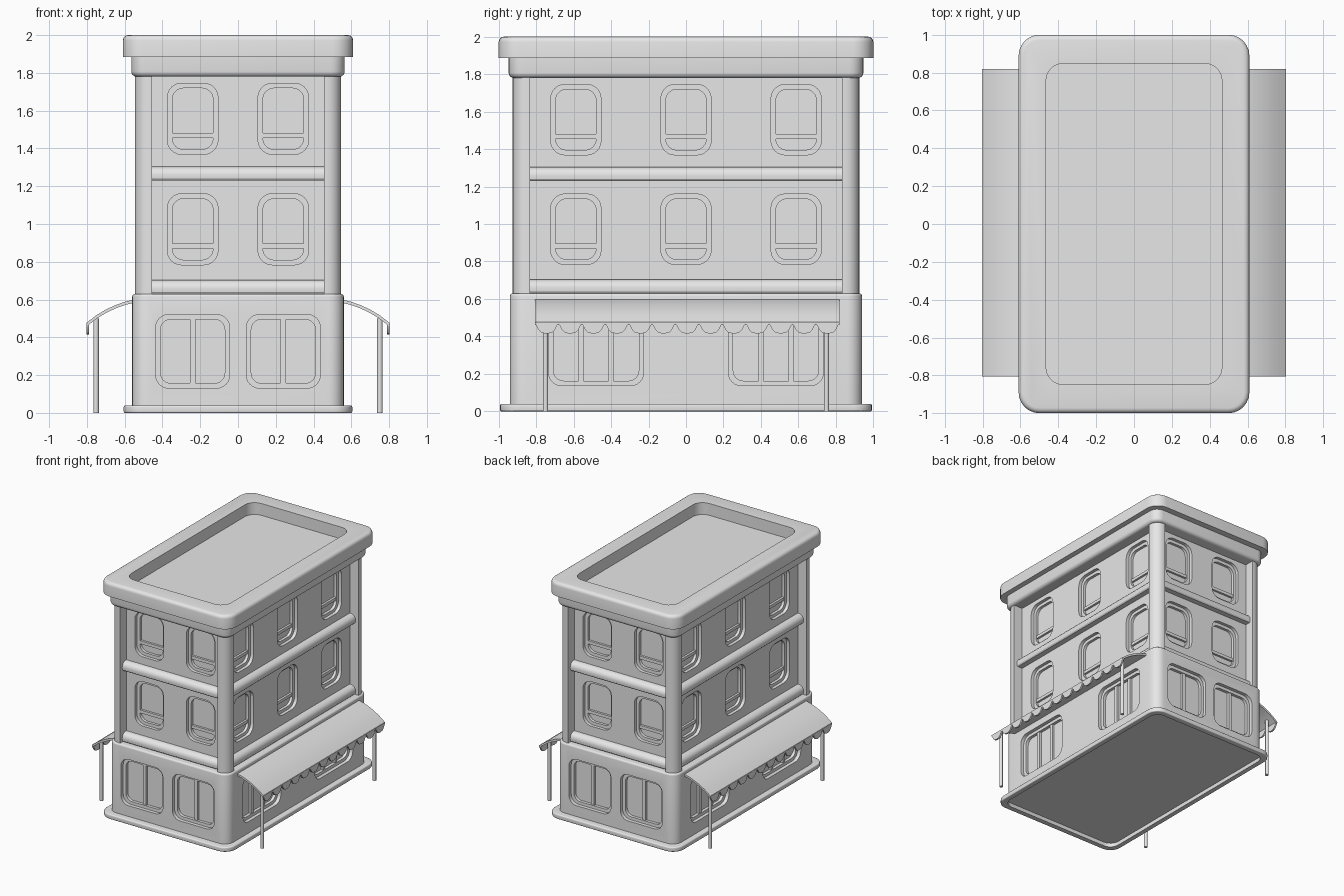
import bpy, bmesh, math
from mathutils import Matrix

cube = bpy.data.objects.get("Cube")
if cube:
    bpy.data.objects.remove(cube, do_unlink=True)

plaster = bpy.data.materials.new("plain_grey")
plaster.use_nodes = True
plaster.diffuse_color = (0.8, 0.8, 0.8, 1)
plaster.node_tree.nodes["Principled BSDF"].inputs["Base Color"].default_value = (0.8, 0.8, 0.8, 1)

HALF_X, HALF_Y = 0.545, 0.925      # upper walls, at the corner pillars
RECESS = 0.083                     # wall panels sit behind the pillars
ALONG = Matrix(((0, 0, 1, 0), (-1, 0, 0, 0), (0, 1, 0, 0), (0, 0, 0, 1)))


def side(k):
    """Wall frame: x along the wall, y up, z outward (0 front, 1 left, 2 back, 3 right)."""
    return Matrix.Rotation(k * math.pi / 2, 4, 'Z') @ Matrix.Rotation(math.pi / 2, 4, 'X')


def sweep(k):
    """Frame for a profile given as (outward, up), extruded along a wall."""
    return Matrix.Rotation(k * math.pi / 2, 4, 'Z') @ ALONG


def rect(cx, cy, hx, hy, r=0.0, n=6):
    """Outline of a rectangle with rounded corners."""
    if r == 0:
        return [(cx - hx, cy - hy), (cx + hx, cy - hy), (cx + hx, cy + hy), (cx - hx, cy + hy)]
    pts = []
    for q, (sx, sy) in enumerate([(1, 1), (-1, 1), (-1, -1), (1, -1)]):
        for i in range(n + 1):
            a = (q + i / n) * math.pi / 2
            pts.append((cx + sx * (hx - r) + r * math.cos(a), cy + sy * (hy - r) + r * math.sin(a)))
    return pts


def prism(bm, pts, lo, hi, frame=Matrix(), top=0, bottom=0):
    """Extrude an outline from lo to hi, optionally rounding its end rims."""
    low = [bm.verts.new((x, y, lo)) for x, y in pts]
    high = [bm.verts.new((x, y, hi)) for x, y in pts]
    n = len(pts)
    faces = [bm.faces.new(low[::-1]), bm.faces.new(high)]
    for i in range(n):
        j = (i + 1) % n
        faces.append(bm.faces.new((low[i], low[j], high[j], high[i])))
    bmesh.ops.recalc_face_normals(bm, faces=faces)
    bmesh.ops.transform(bm, matrix=frame, verts=low + high)
    for face, width in ((faces[0], bottom), (faces[1], top)):
        if width:
            bmesh.ops.bevel(bm, geom=list(face.edges), offset=width, segments=4,
                            profile=0.5, affect='EDGES')


def finish(name, bm):
    bmesh.ops.recalc_face_normals(bm, faces=bm.faces[:])
    mesh = bpy.data.meshes.new(name)
    bm.to_mesh(mesh)
    bm.free()
    mesh.materials.append(plaster)
    obj = bpy.data.objects.new(name, mesh)
    bpy.context.collection.objects.link(obj)
    return obj


def solid(name, *args, **kw):
    bm = bmesh.new()
    prism(bm, *args, **kw)
    return finish(name, bm)


def activate(obj):
    bpy.ops.object.select_all(action='DESELECT')
    obj.select_set(True)
    bpy.context.view_layer.objects.active = obj


def carve(target, cutter):
    cutter.hide_render = True
    mod = target.modifiers.new("carve", 'BOOLEAN')
    mod.operation, mod.solver, mod.object = 'DIFFERENCE', 'EXACT', cutter
    activate(target)
    bpy.ops.object.modifier_apply(modifier=mod.name)
    bpy.data.objects.remove(cutter, do_unlink=True)


def windows(target, name, specs, frame_depth, pane_depth):
    """Carve stepped openings, then add glazing bars.
    Each spec: side, wall distance, centre, half size, corner radius, bars."""
    step = 0.026
    for inset, depth in ((0, frame_depth), (step, pane_depth)):
        bm = bmesh.new()
        for k, d, cx, cz, hx, hz, r, bars in specs:
            prism(bm, rect(cx, cz, hx - inset, hz - inset, r - inset * 0.6),
                  d - depth, d + 0.02, side(k))
        carve(target, finish("cutter", bm))
    bm = bmesh.new()
    for k, d, cx, cz, hx, hz, r, bars in specs:
        for kind, offset in bars:
            if kind == 'upright':
                outline = rect(cx + offset, cz, 0.014, hz - step + 0.002)
            else:
                outline = rect(cx, cz + offset, hx - step + 0.002, 0.013)
            prism(bm, outline, d - pane_depth - 0.01, d - frame_depth - 0.005, side(k))
    finish(name, bm)


# Base plinth, hollow underneath, and ground floor
plinth = solid("base_plinth", rect(0, 0, 0.605, 0.993, 0.1), 0, 0.04, top=0.01, bottom=0.008)
carve(plinth, solid("cutter", rect(0, 0, 0.56, 0.945, 0.08), -0.1, 0.033))
ground = solid("ground_floor", rect(0, 0, 0.56, 0.94, 0.08), 0.035, 0.63, top=0.015)
specs = []
for k in range(4):
    for s in (-1, 1):
        if k % 2 == 0:
            specs.append((k, 0.94, s * 0.24, 0.326, 0.196, 0.195, 0.07, [('upright', 0)]))
        else:
            specs.append((k, 0.56, s * 0.48, 0.33, 0.254, 0.193, 0.07,
                          [('upright', -0.08), ('upright', 0.08)]))
windows(ground, "shop_window_bars", specs, 0.03, 0.055)

# Upper floors: rounded corner pillars with deeply recessed wall panels
upper = solid("upper_walls", rect(0, 0, HALF_X, HALF_Y, 0.075), 0.6, 1.83)
bm = bmesh.new()
for k in range(4):
    d, half = (HALF_Y, 0.455) if k % 2 == 0 else (HALF_X, 0.833)
    prism(bm, rect(0, 1.2, half, 0.7), d - RECESS, d + 0.05, side(k))
carve(upper, finish("cutter", bm))
specs = []
for k in range(4):
    d, columns = (HALF_Y, (-0.24, 0.24)) if k % 2 == 0 else (HALF_X, (-0.588, 0, 0.588))
    for cx in columns:
        for cz in (0.972, 1.557):
            specs.append((k, d - RECESS, cx, cz, 0.134, 0.188, 0.075, [('sash', -0.089)]))
windows(upper, "sash_bars", specs, 0.027, 0.05)

# Rounded string courses between the pillars
bm = bmesh.new()
course = [(-0.01, 0), (0.045, 0), (0.053, 0.01), (0.055, 0.03),
          (0.051, 0.048), (0.04, 0.063), (0.02, 0.073), (-0.01, 0.075)]
for k in range(4):
    d, half = (HALF_Y, 0.457) if k % 2 == 0 else (HALF_X, 0.835)
    for z in (0.63, 1.23):
        prism(bm, [(d - RECESS + a, z + b) for a, b in course], -half, half, sweep(k))
finish("string_courses", bm)

# Cornice and roof cap with a sunken deck
solid("cornice", rect(0, 0, 0.565, 0.947, 0.075), 1.78, 1.895, bottom=0.028)
cap = solid("roof_cap", rect(0, 0, 0.61, 1.0, 0.11), 1.885, 2.0, top=0.028)
carve(cap, solid("cutter", rect(0, 0, 0.465, 0.848, 0.09), 1.9, 2.1))

# Curved awnings with scalloped valances on posts
curve = [(0.55, 0.6), (0.6, 0.588), (0.65, 0.57), (0.7, 0.547), (0.75, 0.517), (0.803, 0.476)]
canopy = curve + [(x - 0.004, z - 0.016) for x, z in reversed(curve)]
lobe = [(0.0, 0.472), (0.018, 0.436), (0.034, 0.42), (0.0625, 0.414),
        (0.091, 0.42), (0.107, 0.436)]
pitch, shift = 0.125, 0.006
reach = 6.5 * pitch
for k, name, turn in ((1, "left", 1), (3, "right", -1)):
    lo, hi = turn * shift - reach, turn * shift + reach
    fringe = [(lo + i * pitch + a, z) for i in range(13) for a, z in lobe]
    fringe += [(hi, 0.472), (hi, 0.478), (lo, 0.478)]
    solid(name + "_awning", canopy, lo, hi, sweep(k))
    solid(name + "_valance", fringe, 0.788, 0.802, side(k))
    bm = bmesh.new()
    for y in (-0.75, 0.75):
        prism(bm, rect(turn * 0.751, y, 0.0142, 0.0142, 0.0141, 3), 0, 0.499)
    finish(name + "_awning_posts", bm)

# Smooth rounded surfaces, keep real edges crisp
for obj in list(bpy.context.scene.objects):
    if obj.type == 'MESH':
        activate(obj)
        bpy.ops.object.shade_smooth_by_angle(angle=math.radians(32))
